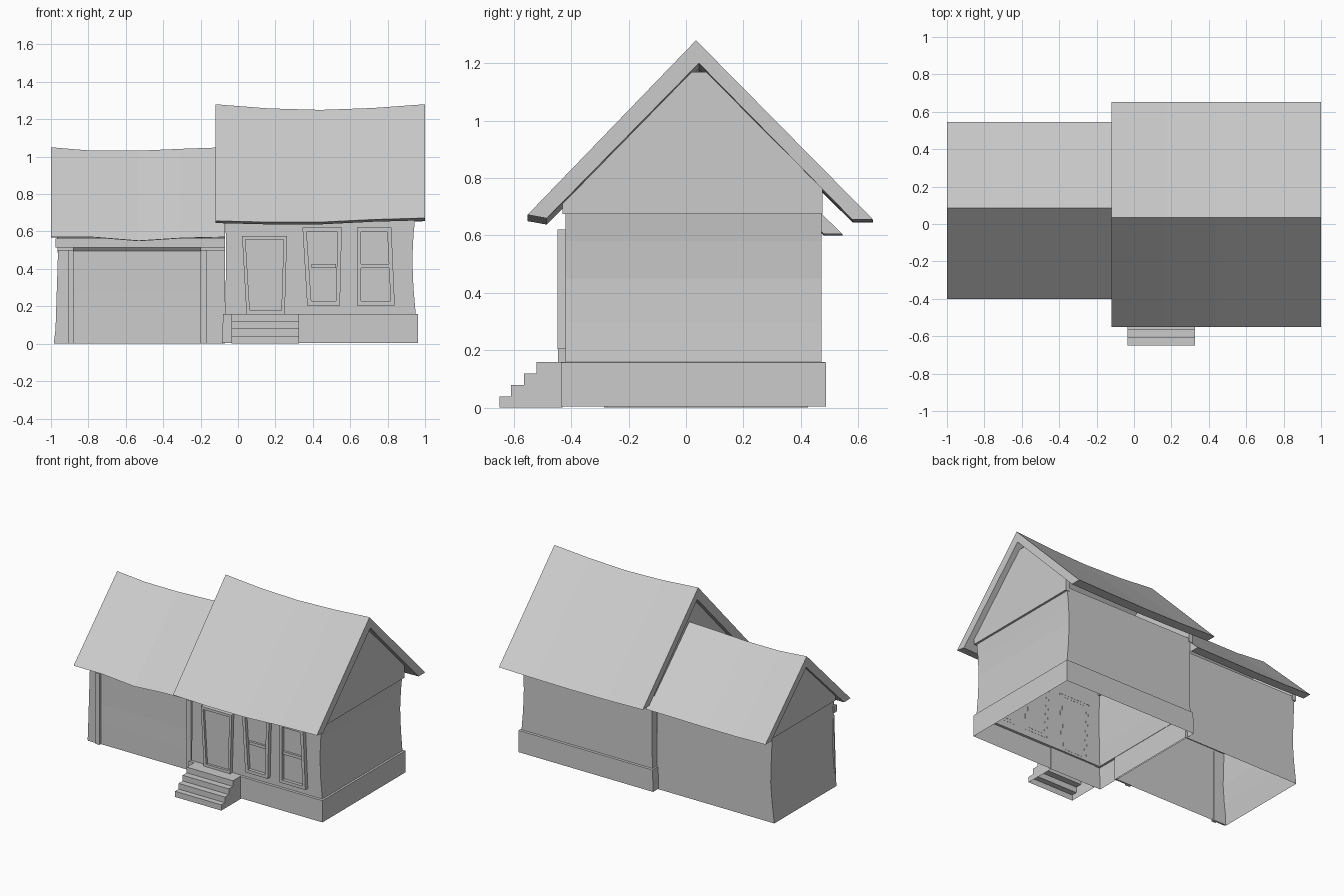
import bpy

if "Cube" in bpy.data.objects:
    bpy.data.objects.remove(bpy.data.objects["Cube"])


def mesh(name, verts, faces):
    me = bpy.data.meshes.new(name)
    me.from_pydata(verts, [], faces)
    me.validate()
    ob = bpy.data.objects.new(name, me)
    bpy.context.collection.objects.link(ob)
    return ob


def shell(name, levels):
    """Open four-sided shell from (z, x0, x1, y0, y1) levels."""
    v, f = [], []
    for z, x0, x1, y0, y1 in levels:
        v += [(x0, y0, z), (x1, y0, z), (x1, y1, z), (x0, y1, z)]
    for k in range(len(levels) - 1):
        for i in range(4):
            j = (i + 1) % 4
            f.append((4*k + i, 4*k + j, 4*k + 4 + j, 4*k + 4 + i))
    return mesh(name, v, f)


def loft_x(name, sections, caps=True, skip=()):
    """Join (x, [(y, z)...]) sections along x; profiles run clockwise seen from +x."""
    n = len(sections[0][1])
    v = [(x, y, z) for x, prof in sections for y, z in prof]
    f = []
    for k in range(len(sections) - 1):
        for i in range(n):
            if i not in skip:
                j = (i + 1) % n
                f.append((n*k + i, n*k + n + i, n*k + n + j, n*k + j))
    if caps:
        f.append(tuple(range(n)))
        f.append(tuple(reversed(range(len(v) - n, len(v)))))
    return mesh(name, v, f)


def slab(name, quad, y0, y1):
    """Panel from an x/z quad (counter-clockwise from the front), y0 in front."""
    v = [(x, y0, z) for x, z in quad] + [(x, y1, z) for x, z in quad]
    f = [(0, 1, 2, 3), (7, 6, 5, 4)]
    f += [((i + 1) % 4, i, i + 4, (i + 1) % 4 + 4) for i in range(4)]
    return mesh(name, v, f)


def rect(x0, x1, z0, z1):
    return [(x0, z0), (x1, z0), (x1, z1), (x0, z1)]


def frame(name, quad, w, y0, y1):
    """Hollow border around an x/z quad."""
    inner = [(x + sx*w, z + sz*w) for (x, z), (sx, sz)
             in zip(quad, [(1, 1), (-1, 1), (-1, -1), (1, -1)])]
    v = [(x, y, z) for q, y in ((quad, y1), (quad, y0), (inner, y0), (inner, y1)) for x, z in q]
    f = []
    for k in range(3):
        for i in range(4):
            j = (i + 1) % 4
            f.append((4*k + i, 4*k + j, 4*k + 4 + j, 4*k + 4 + i))
    mesh(name, v, f)
    return inner


def roof(name, stations, prof):
    """Sagging gable roof; stations are (x, ridge drop, front eave offset)."""
    secs = []
    for x, drop, eave in stations:
        off = [eave, -drop, -drop*0.3, -drop*0.3, -drop, eave]
        secs.append((x, [(y, z + o) for (y, z), o in zip(prof, off)]))
    loft_x(name, secs)


# main house walls and foundation, open below
shell("house_walls", [(0.16, -0.07, 0.95, -0.42, 0.472), (0.30, -0.066, 0.938, -0.42, 0.472),
                      (0.45, -0.064, 0.932, -0.42, 0.472), (0.58, -0.065, 0.938, -0.42, 0.472),
                      (0.70, -0.07, 0.95, -0.42, 0.472)])
shell("foundation", [(0.005, -0.085, 0.962, -0.435, 0.487), (0.158, -0.08, 0.962, -0.435, 0.487),
                     (0.16, -0.068, 0.948, -0.42, 0.472)])

# garage walls, bowed inward
shell("garage_walls", [(0.0, -0.985, -0.07, -0.268, 0.425), (0.15, -0.967, -0.07, -0.266, 0.425),
                       (0.28, -0.957, -0.07, -0.264, 0.425), (0.45, -0.962, -0.07, -0.264, 0.425),
                       (0.63, -0.97, -0.07, -0.264, 0.425)])

# roofs
roof("house_roof", [(-0.12, 0, -0.015), (0.16, 0.022, -0.022), (0.44, 0.03, -0.022),
                    (0.72, 0.02, -0.008), (1.0, 0, 0)],
     [(-0.552, 0.672), (0.035, 1.28), (0.652, 0.655), (0.58, 0.655), (0.045, 1.2), (-0.485, 0.66)])
roof("garage_roof", [(-1.0, 0, 0), (-0.78, 0.018, 0), (-0.53, 0.018, -0.02),
                     (-0.30, 0.008, -0.005), (-0.07, 0, 0)],
     [(-0.40, 0.57), (0.085, 1.05), (0.545, 0.605), (0.48, 0.605), (0.09, 0.975), (-0.33, 0.568)])

# gable panels
house_gable = [(-0.43, 0.675), (-0.43, 0.71), (0.02, 1.17), (0.07, 1.17), (0.475, 0.762), (0.475, 0.675)]
garage_gable = [(-0.268, 0.60), (-0.268, 0.63), (0.065, 0.95), (0.115, 0.95), (0.43, 0.65), (0.43, 0.60)]
for name, x0, x1, prof in (("house_gable_right", 0.93, 0.962, house_gable),
                           ("house_gable_left", -0.085, -0.055, house_gable),
                           ("garage_gable", -0.978, -0.95, garage_gable)):
    loft_x(name, [(x0, prof), (x1, prof)])

# garage posts, header and door surround
slab("garage_post_left", [(-0.978, 0), (-0.91, 0), (-0.91, 0.5), (-0.962, 0.5)], -0.274, -0.262)
slab("garage_post_right", rect(-0.165, -0.07, 0, 0.5), -0.274, -0.262)
slab("garage_jamb_left", rect(-0.91, -0.88, 0, 0.5), -0.285, -0.262)
slab("garage_jamb_right", rect(-0.20, -0.165, 0, 0.5), -0.285, -0.262)
slab("garage_header", rect(-0.975, -0.07, 0.515, 0.562), -0.285, -0.255)
# sloping underside of the header between the jambs
loft_x("garage_header_lip", [(x, [(-0.268, 0.495), (-0.285, 0.515), (-0.262, 0.515)])
                             for x in (-0.88, -0.20)])

# front door with a crooked frame
door = frame("door_frame", [(0.045, 0.16), (0.25, 0.16), (0.262, 0.575), (0.022, 0.575)],
             0.018, -0.445, -0.419)
slab("door", door, -0.428, -0.421)

# crooked windows with cross bars
for side, quad in (("left", [(0.37, 0.205), (0.545, 0.205), (0.555, 0.62), (0.345, 0.62)]),
                   ("right", [(0.635, 0.205), (0.838, 0.205), (0.82, 0.62), (0.635, 0.62)])):
    pane = frame("window_frame_" + side, quad, 0.022, -0.448, -0.419)
    slab("window_pane_" + side, pane, -0.425, -0.421)
    xa, xb = pane[0][0], pane[1][0]
    slab("window_bar_" + side, rect(xa, xb, 0.405, 0.425), -0.44, -0.422)

# front steps
prof = [(-0.43, 0.0), (-0.65, 0.0)]
for i, y in enumerate((-0.65, -0.61, -0.565, -0.52)):
    prof += [(y, 0.04*i), (y, 0.04*(i + 1))] if i else [(y, 0.04)]
prof.append((-0.43, 0.16))
loft_x("front_steps", [(-0.035, prof), (0.325, prof)], skip=(0,))
